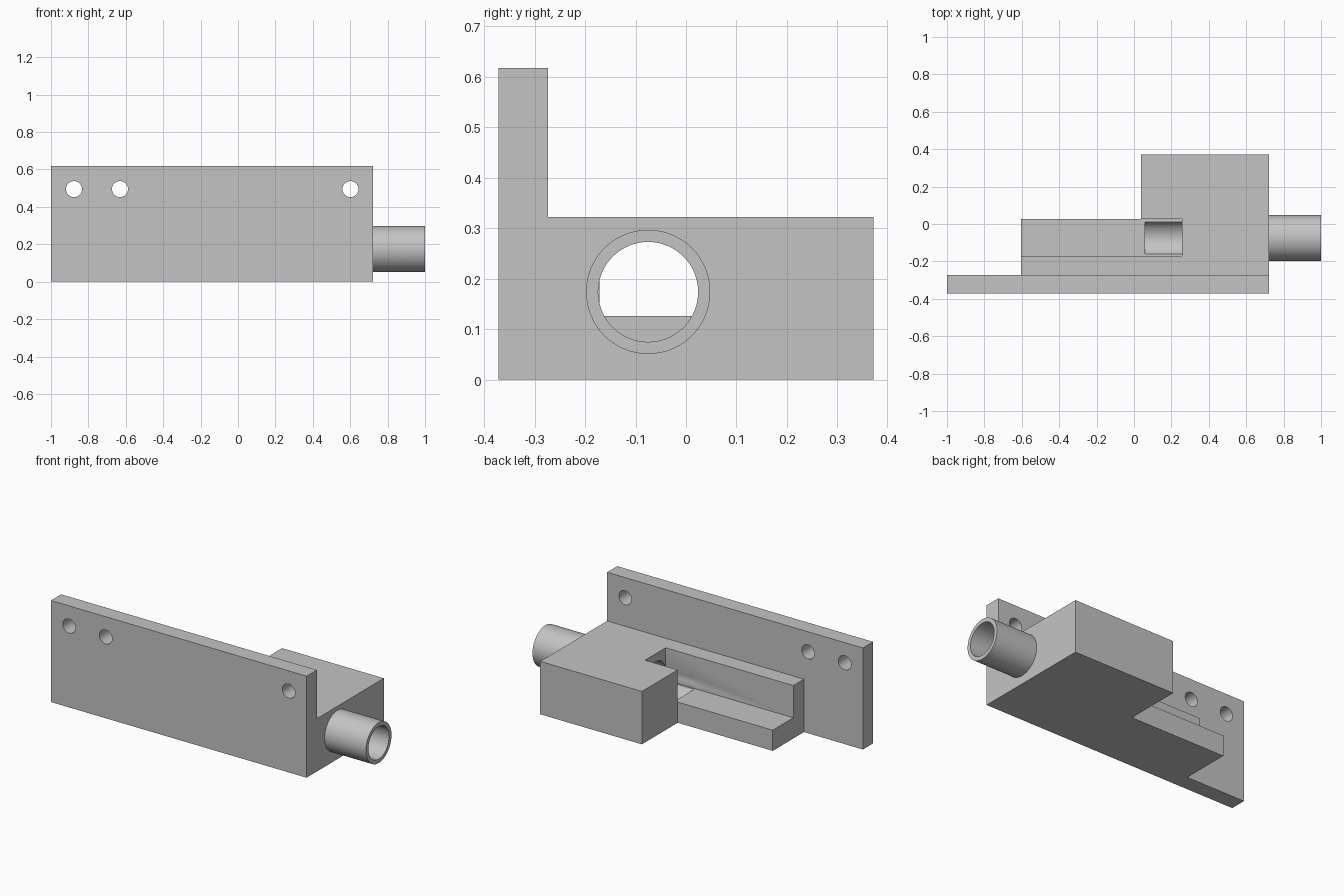
import bpy
import math

cube = bpy.data.objects.get("Cube")
if cube:
    bpy.data.objects.remove(cube, do_unlink=True)

GREY = (0.55, 0.55, 0.55, 1.0)
grey = bpy.data.materials.new("plain grey")
grey.use_nodes = True
grey.diffuse_color = GREY
grey.node_tree.nodes["Principled BSDF"].inputs["Base Color"].default_value = GREY


def add_object(name, verts, faces):
    mesh = bpy.data.meshes.new(name)
    mesh.from_pydata(verts, [], faces)
    mesh.materials.append(grey)
    obj = bpy.data.objects.new(name, mesh)
    bpy.context.collection.objects.link(obj)
    return obj


def extrude_x(name, profile, x0, x1):
    """Solid from a counter-clockwise (y, z) profile swept along x."""
    n = len(profile)
    verts = [(x, y, z) for x in (x0, x1) for y, z in profile]
    faces = [(i, (i + 1) % n, n + (i + 1) % n, n + i) for i in range(n)]
    faces = [tuple(reversed(f)) for f in faces]
    faces += [tuple(range(n)), tuple(reversed(range(n, 2 * n)))]
    faces = [tuple(reversed(f)) for f in faces]
    return add_object(name, verts, faces)


def box(name, x, y, z):
    profile = [(y[0], z[0]), (y[1], z[0]), (y[1], z[1]), (y[0], z[1])]
    return extrude_x(name, profile, *x)


def cylinder(name, radius, x0, x1, y, z, sides=64):
    angles = [2 * math.pi * i / sides for i in range(sides)]
    ring = [(y + radius * math.cos(a), z + radius * math.sin(a)) for a in angles]
    return extrude_x(name, ring, x0, x1)


def combine(target, tool, operation):
    tool.hide_render = True
    mod = target.modifiers.new("boolean", 'BOOLEAN')
    mod.operation = operation
    mod.solver = 'EXACT'
    mod.object = tool
    bpy.context.view_layer.objects.active = target
    bpy.ops.object.modifier_apply(modifier=mod.name)
    bpy.data.objects.remove(tool, do_unlink=True)


# Mounting plate and block as one L-shaped section
FRONT, BACK, PLATE_BACK = -0.371, 0.371, -0.273
TOP, BLOCK_TOP, END = 0.618, 0.322, 0.722
section = [(FRONT, 0), (BACK, 0), (BACK, BLOCK_TOP), (PLATE_BACK, BLOCK_TOP),
           (PLATE_BACK, TOP), (FRONT, TOP)]
bracket = extrude_x("pipe_bracket", section, -1, END)

# Clear the plate end, the area behind the rail and the stepped pocket
SHELF_BACK = 0.027
cuts = [
    ("end_cut", (-1.2, -0.603), (PLATE_BACK, 0.5), (-0.1, 0.45)),
    ("rear_cut", (-0.8, 0.037), (SHELF_BACK, 0.5), (-0.1, 0.45)),
    ("pocket_cut", (-0.8, 0.257), (-0.171, SHELF_BACK), (0.126, 0.45)),
]
for name, x, y, z in cuts:
    combine(bracket, box(name, x, y, z), 'DIFFERENCE')

# Pipe stub, bored through into the pocket
PIPE_Y, PIPE_Z = -0.075, 0.174
combine(bracket, cylinder("pipe", 0.123, 0.6, 1, PIPE_Y, PIPE_Z), 'UNION')
combine(bracket, cylinder("bore", 0.099, 0.058, 1.1, PIPE_Y, PIPE_Z), 'DIFFERENCE')

# Screw holes through the plate
for x in (-0.877, -0.631, 0.601):
    hole = cylinder("hole", 0.043, -0.15, 0.15, 0, 0, 32)
    hole.rotation_euler.z = math.pi / 2
    hole.location = (x, (FRONT + PLATE_BACK) / 2, 0.495)
    combine(bracket, hole, 'DIFFERENCE')

bpy.ops.object.select_all(action='DESELECT')
bracket.select_set(True)
bpy.context.view_layer.objects.active = bracket
bpy.ops.object.shade_smooth_by_angle(angle=math.radians(30))
